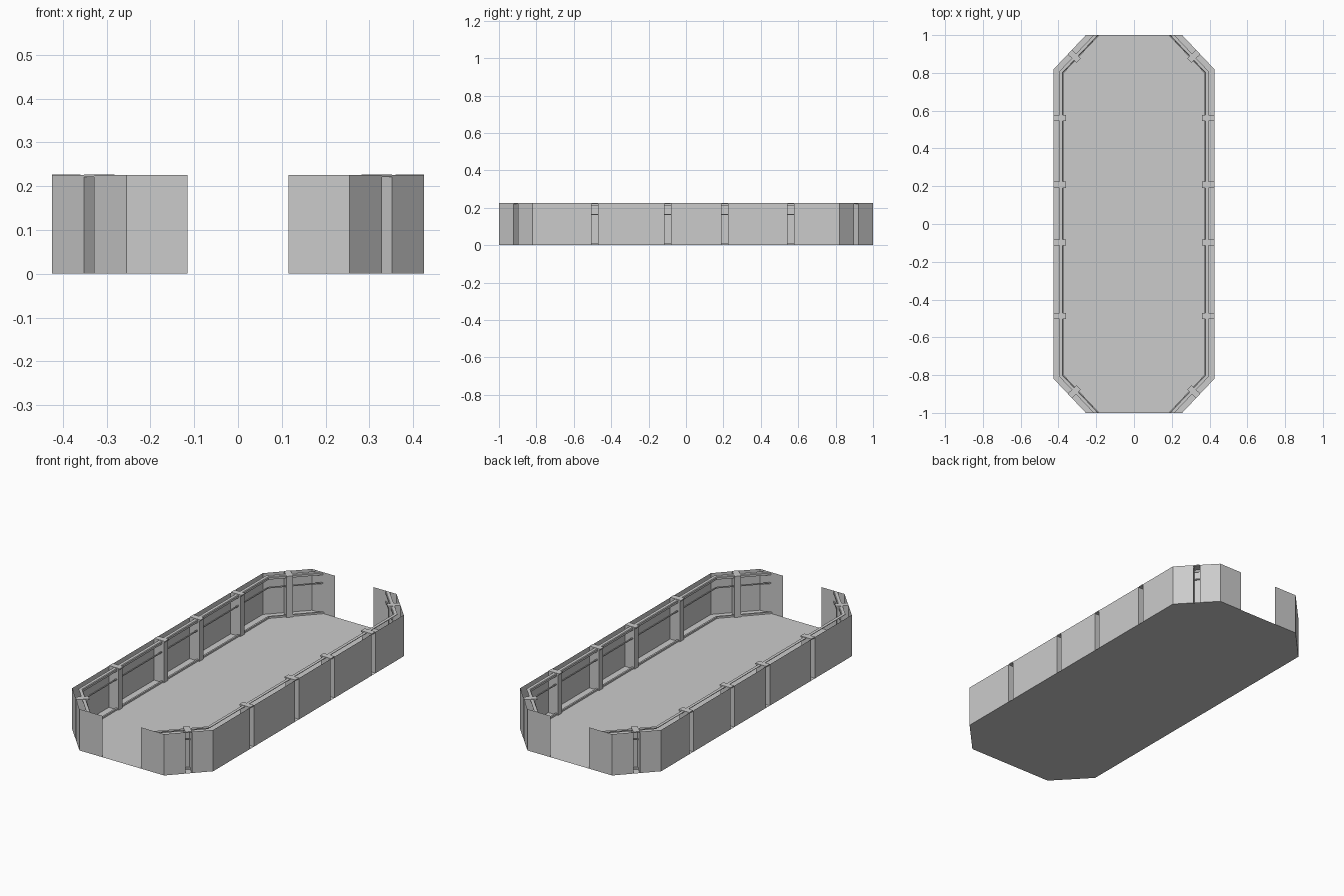
import bpy
from mathutils import Vector

if "Cube" in bpy.data.objects:
    bpy.data.objects.remove(bpy.data.objects["Cube"])

HX, HY = 0.425, 1.0          # half sizes of the floor
CX, CY = 0.255, 0.82         # where the cut corners begin
DOOR = 0.115                 # half width of the end openings
H = 0.225                    # wall height
GAP = 0.034                  # slot in the wall at each post
POST_Y = (-0.487, -0.098, 0.208, 0.561)
DIAG = Vector((HY - CY, HX - CX)).normalized()   # outward normal of a cut corner


def make(name, verts, faces):
    me = bpy.data.meshes.new(name)
    me.from_pydata(verts, [], faces)
    me.update()
    ob = bpy.data.objects.new(name, me)
    bpy.context.collection.objects.link(ob)
    return ob


def path(s, d):
    """Side outline of one half, moved inward by d."""
    k = d * (1 - DIAG.x) / DIAG.y
    ex, ey = CX - d / DIAG.x, CY - k
    return [(s * ex, -HY), (s * (HX - d), -ey), (s * (HX - d), ey), (s * ex, HY)]


def rail(name, s, profile, closed=True):
    """Sweep a profile of (inset, height) points along the wall."""
    n = len(profile)
    rows = [path(s, d) for d, z in profile]
    verts = [(*rows[j][i], profile[j][1]) for i in range(4) for j in range(n)]
    faces = [(i * n + j, i * n + (j + 1) % n, (i + 1) * n + (j + 1) % n, (i + 1) * n + j)
             for i in range(3) for j in range(n if closed else n - 1)]
    if closed:
        faces += [tuple(range(n)), tuple(range(3 * n, 4 * n))]
    return make(name, verts, faces)


def square(d, z, r):
    return [(d - r, z - r), (d + r, z - r), (d + r, z + r), (d - r, z + r)]


def wall(name, a, b):
    make(name, [(*a, 0), (*b, 0), (*b, H), (*a, H)], [(0, 1, 2, 3)])


def post(name, p, n):
    """Channel open to the outside plus a flat cap; p on wall, n outward."""
    t = Vector((-n.y, n.x)) * (GAP / 2)
    pts = [p + t, p + t - n * 0.059, p - t - n * 0.059, p - t]
    verts = [(q.x, q.y, z) for z in (0, H - 0.002) for q in pts]
    make(name, verts, [(i, i + 1, i + 5, i + 4) for i in range(3)])
    t = t * 0.95
    cap = [p + t, p + t - n * 0.065, p - t - n * 0.065, p - t]
    verts = [(q.x, q.y, z) for z in (H - 0.004, H + 0.002) for q in cap]
    make(name + "_cap", verts, [(0, 1, 2, 3), (7, 6, 5, 4)] +
         [(i, (i + 1) % 4, (i + 1) % 4 + 4, i + 4) for i in range(4)])


# floor
make("floor", [(x, y, 0) for x, y in
               [(CX, -HY), (HX, -CY), (HX, CY), (CX, HY),
                (-CX, HY), (-HX, CY), (-HX, -CY), (-CX, -HY)]], [tuple(range(8))])

for s, side in ((1, "right"), (-1, "left")):
    # long wall panels between the posts
    cuts = [-CY] + [y + e * GAP / 2 for y in POST_Y for e in (-1, 1)] + [CY]
    for a, b in zip(cuts[::2], cuts[1::2]):
        wall(side + "_wall_panel", (s * HX, a), (s * HX, b))
    for y in POST_Y:
        post(side + "_post", Vector((s * HX, y)), Vector((s, 0)))

    # end panels, cut corners and corner posts
    for e in (-1, 1):
        wall("end_panel", (s * DOOR, e * HY), (s * CX, e * HY))
        a, b = Vector((s * CX, e * HY)), Vector((s * HX, e * CY))
        mid, u = (a + b) / 2, (b - a).normalized() * (GAP / 2)
        wall("corner_panel", a, mid - u)
        wall("corner_panel", mid + u, b)
        post("corner_post", mid, Vector((s * DIAG.x, e * DIAG.y)))

    # top rail with folded lip, thin rod and bottom rail
    rail(side + "_top_rail", s, [(0.030, H - 0.003), (0.030, H), (0.046, H),
                                 (0.049, H - 0.004), (0.049, H - 0.015), (0.046, H - 0.015),
                                 (0.046, H - 0.003)])
    rail(side + "_rod", s, square(0.045, 0.165, 0.003))
    rail(side + "_bottom_rail", s, square(0.048, 0.005, 0.0045))
